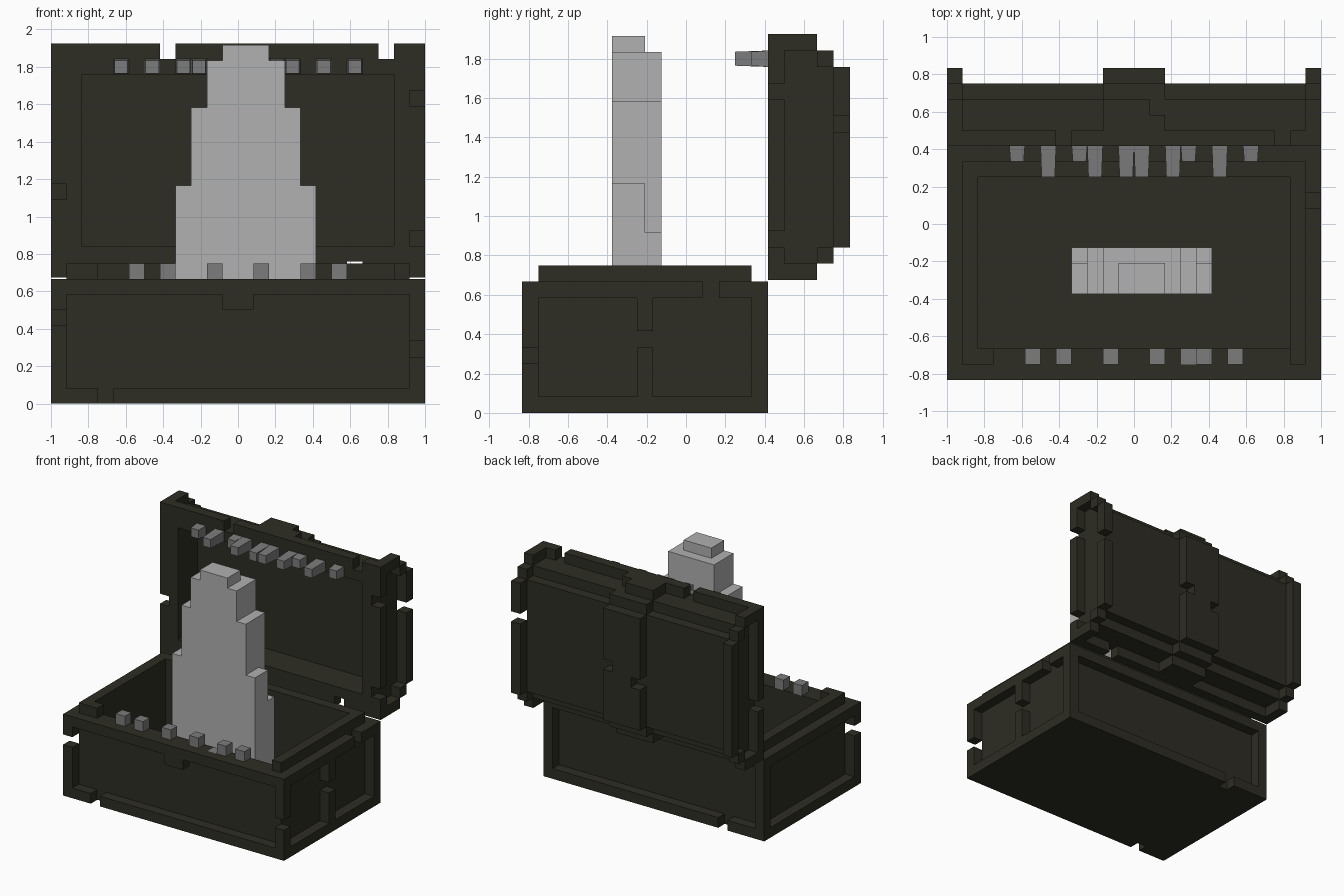
import bpy, bmesh, math
from itertools import product

if "Cube" in bpy.data.objects:
    bpy.data.objects.remove(bpy.data.objects["Cube"])

U = 1 / 12          # one block
LIFT = 0.1          # the lid sits slightly above the base


def material(name, rgb):
    m = bpy.data.materials.new(name)
    m.diffuse_color = (*rgb, 1)
    m.use_nodes = True
    m.node_tree.nodes["Principled BSDF"].inputs["Base Color"].default_value = m.diffuse_color
    return m


WOOD = material("dark wood", (0.027, 0.026, 0.017))
TONGUE = material("light grey", (0.44, 0.44, 0.44))
TOOTH = material("mid grey", (0.2, 0.2, 0.2))


def cells(x0, x1, y0, y1, z0, z1):
    return set(product(range(x0, x1), range(y0, y1), range(z0, z1)))


def finish(bm, name, mat):
    me = bpy.data.meshes.new(name)
    bm.to_mesh(me)
    bm.free()
    me.materials.append(mat)
    ob = bpy.data.objects.new(name, me)
    bpy.context.collection.objects.link(ob)
    return ob


def blocks(name, solid, mat, dy=0.0, dz=0.0):
    """Skin a set of unit cells with outer faces and merge the flat areas."""
    bm = bmesh.new()
    verts = {}

    def vert(p):
        if p not in verts:
            verts[p] = bm.verts.new((p[0] * U, (p[1] + dy) * U, (p[2] + dz) * U))
        return verts[p]

    for c in solid:
        for a, s in product(range(3), (0, 1)):
            n = list(c)
            n[a] += 2 * s - 1
            if tuple(n) in solid:
                continue
            b, d = (a + 1) % 3, (a + 2) % 3
            quad = []
            for i, j in ((0, 0), (1, 0), (1, 1), (0, 1)):
                p = list(c)
                p[a] += s
                p[b] += i
                p[d] += j
                quad.append(vert(tuple(p)))
            bm.faces.new(quad if s else quad[::-1])
    bmesh.ops.dissolve_limit(bm, angle_limit=math.radians(1),
                             verts=bm.verts[:], edges=bm.edges[:])
    return finish(bm, name, mat)


def tooth(name, x, length):
    """Upper tooth pointing forward, slightly narrower at the tip."""
    bm = bmesh.new()
    bmesh.ops.create_cube(bm, size=1)
    for v in bm.verts:
        k = 0.85 if v.co.y < 0 else 1
        v.co = ((x + 0.5 + v.co.x * k) * U,
                (5 + (v.co.y - 0.5) * length) * U,
                (21.5 + LIFT + v.co.z * k) * U)
    return finish(bm, name, TOOTH)


# Chest base: frame, recessed panels, open inside
base = cells(-12, 12, -10, 5, 0, 8) | cells(-11, 11, -9, 4, 8, 9)
base -= cells(-10, 10, -8, 3, 1, 9)                 # inside
for y in (-10, 4):
    base -= cells(-11, 11, y, y + 1, 1, 7)          # front and back panels
for x in (-12, 11):
    base -= cells(x, x + 1, -9, 4, 1, 7)            # side panels
base |= cells(-1, 1, -10, -9, 6, 7)                 # front lock tab
base |= cells(11, 12, -3, -2, 1, 4) | cells(11, 12, -3, -2, 5, 7)   # right post
base -= cells(-9, 10, -9, -8, 8, 9)                 # gap in the front rim
base -= cells(-9, -8, -10, -9, 0, 1)                # chips in the frame
base -= cells(-8, -7, 4, 5, 0, 1)
base -= cells(11, 12, -10, -9, 3, 4)
base -= cells(-12, -11, -10, -9, 5, 6)
base -= cells(11, 12, 1, 2, 7, 8)
base -= cells(3, 4, -9, -8, 7, 8)                   # socket of the sunk tooth
blocks("chest_base", base, WOOD)

# Lid: core, rim frame and three arched straps
lid = cells(-11, 11, 5, 9, 10, 21) | cells(-11, 11, 5, 8, 9, 22)
lid |= cells(-12, 12, 5, 6, 8, 23)
for x0, x1 in ((-12, -11), (-2, 2), (11, 12)):
    lid |= cells(x0, x1, 6, 8, 22, 23) | cells(x0, x1, 6, 8, 8, 9)
    lid |= cells(x0, x1, 8, 9, 21, 22) | cells(x0, x1, 8, 9, 9, 10)
    lid |= cells(x0, x1, 9, 10, 10, 21)
lid -= cells(-10, 10, 5, 8, 10, 21)                 # inside
for x, z in ((-5, 22), (9, 22), (7, 8), (11, 19), (11, 10), (-12, 13)):
    lid -= cells(x, x + 1, 5, 6, z, z + 1)          # chips in the rim
for x, z in ((11, 17), (1, 15), (-2, 14)):
    lid -= cells(x, x + 1, 9, 10, z, z + 1)         # chips in the straps
lid -= cells(1, 2, 7, 8, 22, 23)
blocks("chest_lid", lid, WOOD, dz=LIFT)

# Tongue: stepped, narrowing upward
tongue = cells(-4, 5, 0, 2, 1, 14) | cells(-4, 5, 2, 3, 1, 11)
tongue |= cells(-3, 4, 0, 3, 1, 19) | cells(-2, 3, 0, 3, 19, 22)
tongue |= cells(-1, 2, 0, 2, 22, 23)
blocks("tongue", tongue, TONGUE, dy=-4.5)

# Lower teeth on the front wall, one of them sunk into it
lower = cells(3, 4, -9, -8, 7, 8)
for x in (-7, -5, -2, 1, 4, 6):
    lower |= cells(x, x + 1, -9, -8, 8, 9)
blocks("lower_teeth", lower, TOOTH)

# Upper teeth on the lid rim
for i, (x, n) in enumerate(((-8, 1), (-6, 2), (-4, 1), (-3, 2), (-1, 2), (0, 2),
                            (2, 2), (3, 1), (5, 2), (7, 1))):
    tooth(f"upper_tooth_{i + 1}", x, n)
